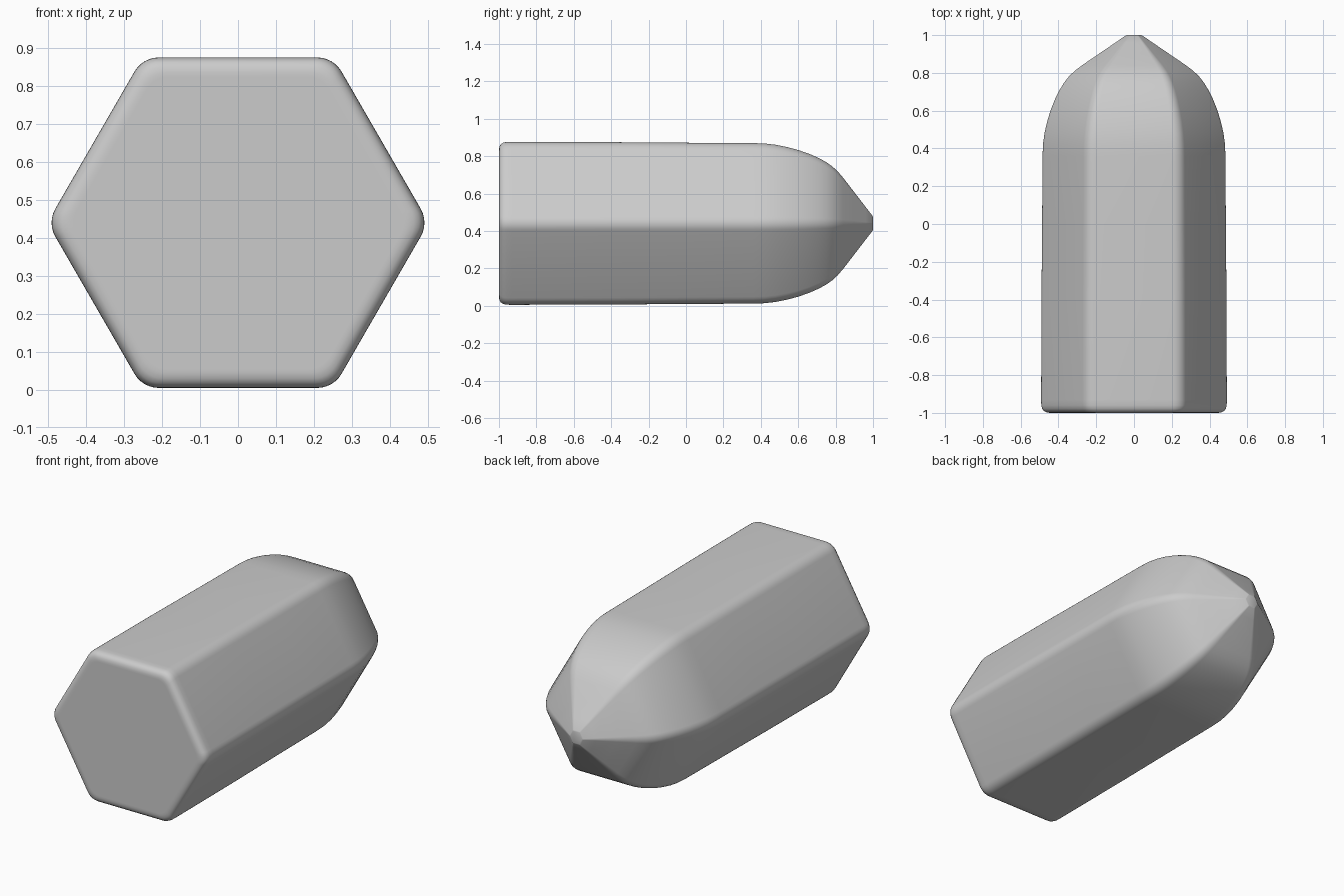
import bpy, bmesh
from math import cos, sin, pi, sqrt

if "Cube" in bpy.data.objects:
    bpy.data.objects.remove(bpy.data.objects["Cube"])

CZ = 0.4405   # height of the body axis
ARC = 6       # segments per rounded corner

# (y, apothem) profile: rounded back rim, long barrel, ogive nose, tiny flat tip
profile = [(-1.0, 0.385), (-1.0, 0.396), (-0.997, 0.411), (-0.99, 0.423),
           (-0.978, 0.431), (-0.96, 0.435), (-0.93, 0.4355), (-0.4, 0.434),
           (0.0, 0.431), (0.36, 0.429), (0.42, 0.427), (0.48, 0.420),
           (0.54, 0.408), (0.60, 0.392), (0.66, 0.371), (0.71, 0.349),
           (0.75, 0.327), (0.78, 0.306), (0.81, 0.279), (0.84, 0.244),
           (0.90, 0.166), (0.96, 0.088), (0.998, 0.039), (1.0, 0.034)]


def hex_ring(bm, y, a):
    """Hexagon with rounded corners, apothem a, at depth y."""
    r = 0.17 * a
    d = (a - r) * 2 / sqrt(3)
    ring = []
    for k in range(6):
        c = k * pi / 3
        for i in range(ARC + 1):
            t = c - pi / 6 + i * pi / 3 / ARC
            ring.append(bm.verts.new((d * cos(c) + r * cos(t), y,
                                      CZ + d * sin(c) + r * sin(t))))
    return ring


# Hexagonal bullet body
bm = bmesh.new()
rings = [hex_ring(bm, y, a) for y, a in profile]
n = len(rings[0])
for lo, hi in zip(rings, rings[1:]):
    for i in range(n):
        j = (i + 1) % n
        bm.faces.new((lo[i], lo[j], hi[j], hi[i]))
bm.faces.new(rings[0])
bm.faces.new(rings[-1])
bmesh.ops.recalc_face_normals(bm, faces=bm.faces)

mesh = bpy.data.meshes.new("hex_body")
bm.to_mesh(mesh)
bm.free()
body = bpy.data.objects.new("hex_body", mesh)
bpy.context.collection.objects.link(body)
bpy.context.view_layer.objects.active = body
body.select_set(True)
bpy.ops.object.shade_smooth_by_angle(angle=pi / 6)
